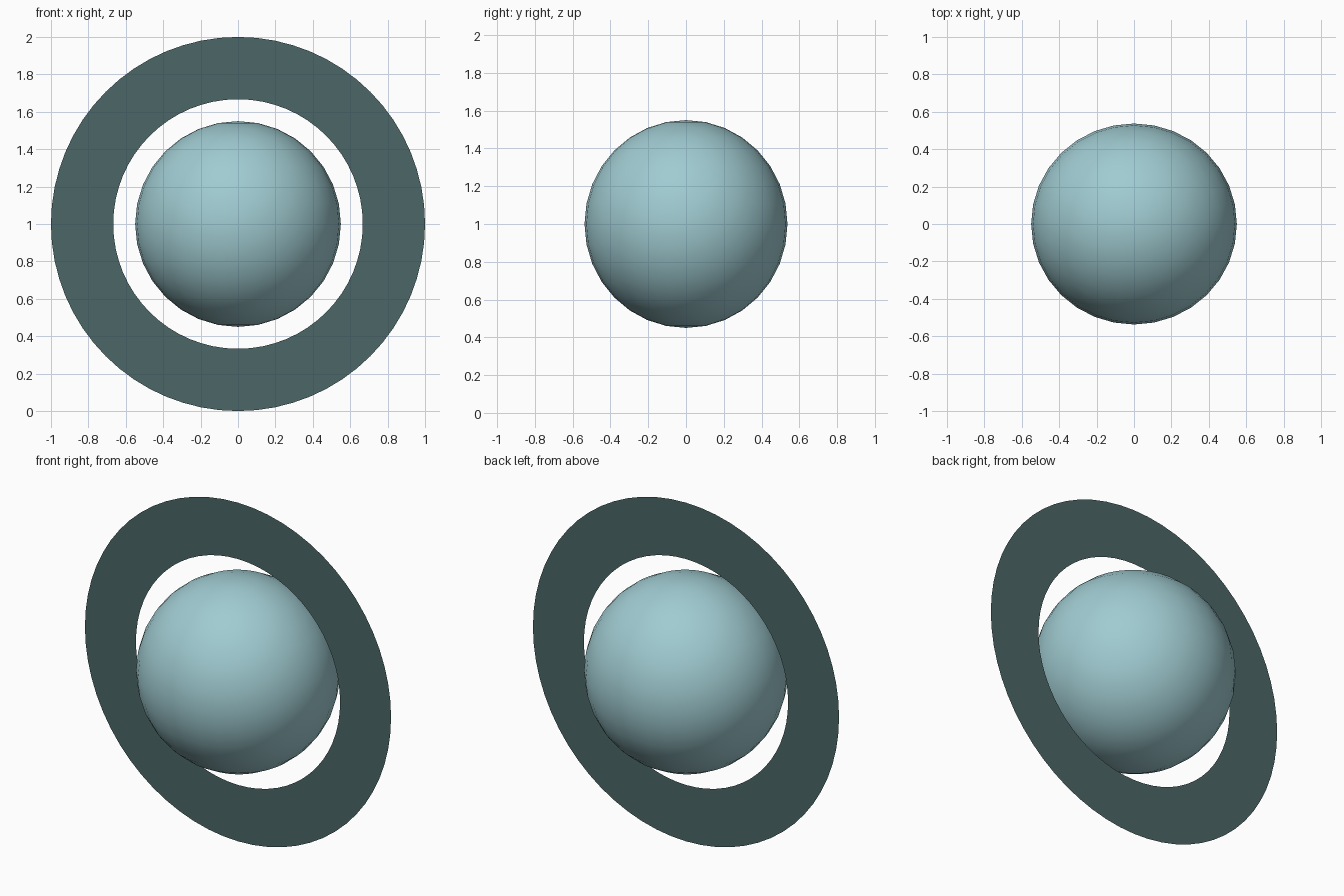
import bpy, bmesh, math

if "Cube" in bpy.data.objects:
    bpy.data.objects.remove(bpy.data.objects["Cube"])


def material(name, rgb):
    m = bpy.data.materials.new(name)
    m.diffuse_color = (*rgb, 1.0)
    m.use_nodes = True
    m.node_tree.nodes["Principled BSDF"].inputs["Base Color"].default_value = m.diffuse_color
    return m


pale_blue = material("pale blue", (0.35, 0.60, 0.64))
dark_teal = material("dark teal", (0.072, 0.132, 0.135))

# Planet: smooth ball, very slightly flattened front to back
bpy.ops.mesh.primitive_uv_sphere_add(segments=32, ring_count=16, radius=0.55,
                                     location=(0, 0, 1))
planet = bpy.context.object
planet.name = "planet"
planet.scale.y = 0.977
planet.data.materials.append(pale_blue)
bpy.ops.object.shade_smooth()

# Ring: flat upright annulus around the ball, without thickness
N, R_OUT, R_IN = 64, 1.0, 0.667
bm = bmesh.new()


def circle(r):
    return [bm.verts.new((r * math.cos(2 * math.pi * i / N), 0,
                          r * math.sin(2 * math.pi * i / N))) for i in range(N)]


outer, inner = circle(R_OUT), circle(R_IN)
for i in range(N):
    j = (i + 1) % N
    bm.faces.new((inner[i], outer[i], outer[j], inner[j]))
mesh = bpy.data.meshes.new("ring")
bm.to_mesh(mesh)
bm.free()
mesh.materials.append(dark_teal)
ring = bpy.data.objects.new("ring", mesh)
ring.location.z = 1
bpy.context.collection.objects.link(ring)
